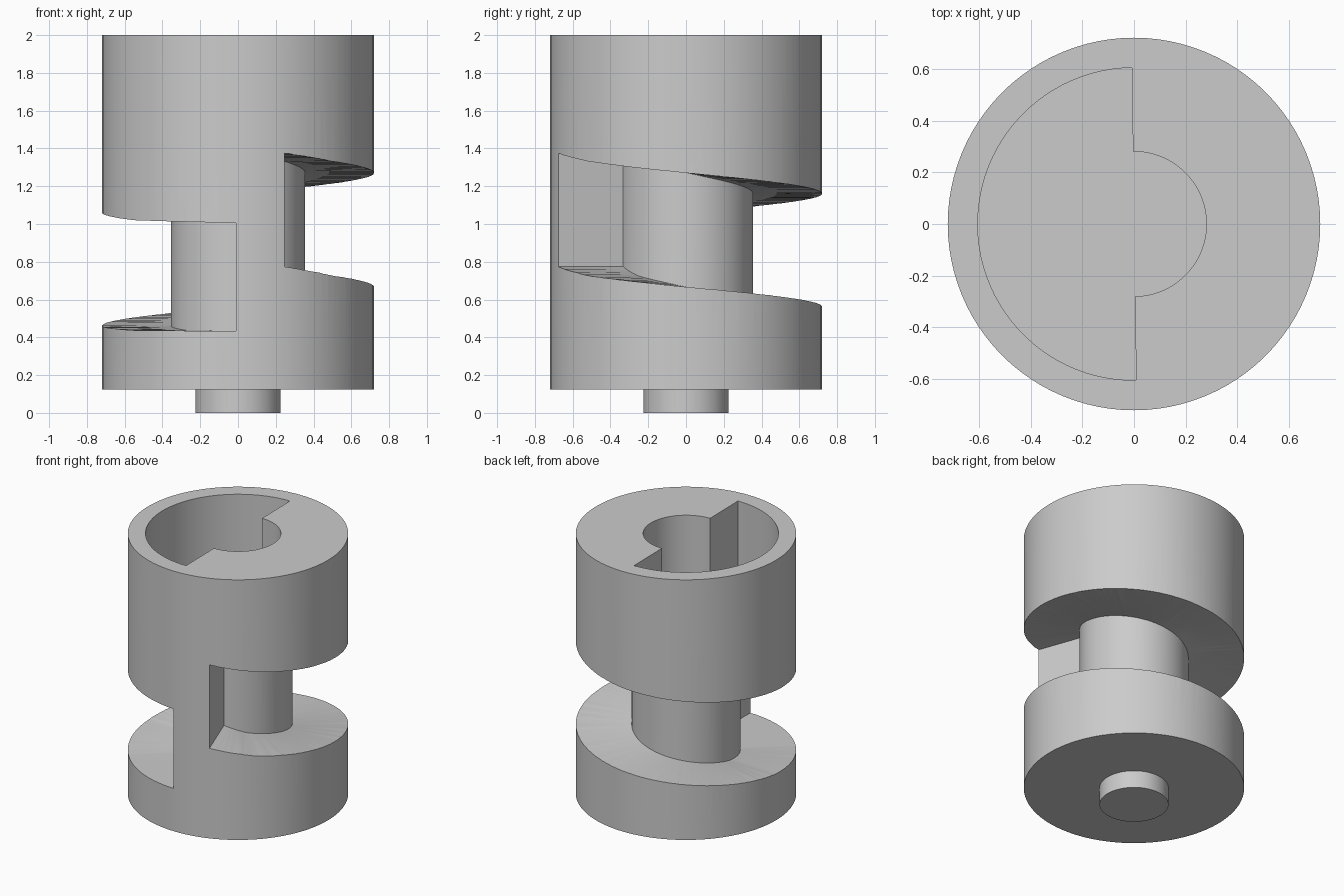
import bpy, bmesh, math

cube = bpy.data.objects.get("Cube")
if cube:
    bpy.data.objects.remove(cube)

SEG = 96
RADIUS, CORE = 0.72, 0.355
START, END = -70, 269.2   # groove sweep in degrees

grey = bpy.data.materials.new("plain grey")
grey.use_nodes = True
colour = (0.6, 0.6, 0.6, 1)
grey.diffuse_color = colour
grey.node_tree.nodes["Principled BSDF"].inputs["Base Color"].default_value = colour


def make_object(name, bm):
    bmesh.ops.recalc_face_normals(bm, faces=bm.faces)
    mesh = bpy.data.meshes.new(name)
    bm.to_mesh(mesh)
    bm.free()
    mesh.materials.append(grey)
    obj = bpy.data.objects.new(name, mesh)
    bpy.context.collection.objects.link(obj)
    return obj


def prism(name, outline, z0, z1):
    bm = bmesh.new()
    low = [bm.verts.new((x, y, z0)) for x, y in outline]
    high = [bm.verts.new((x, y, z1)) for x, y in outline]
    bm.faces.new(low)
    bm.faces.new(high)
    for i in range(len(low)):
        j = (i + 1) % len(low)
        bm.faces.new((low[i], low[j], high[j], high[i]))
    return make_object(name, bm)


def arc(radius, a0, a1, steps):
    angles = [math.radians(a0 + (a1 - a0) * i / steps) for i in range(steps + 1)]
    return [(radius * math.cos(a), radius * math.sin(a)) for a in angles]


def groove_height(a):
    # Floor and roof of the groove, falling and then levelling out
    keys = [(-70, .775, 1.375), (-45, .725, 1.33), (0, .667, 1.27), (90, .562, 1.16),
            (180, .46, 1.06), (220, .437, 1.02), (270, .433, 1.005)]
    for (a0, f0, r0), (a1, f1, r1) in zip(keys, keys[1:]):
        if a <= a1:
            t = (a - a0) / (a1 - a0)
            return f0 + (f1 - f0) * t, r0 + (r1 - r0) * t


def groove_cutter():
    bm = bmesh.new()
    rings = []
    for i in range(SEG + 1):
        a = START + (END - START) * i / SEG
        floor, roof = groove_height(a)
        c, s = math.cos(math.radians(a)), math.sin(math.radians(a))
        section = [(CORE, floor), (0.9, floor), (0.9, roof), (CORE, roof)]
        rings.append([bm.verts.new((r * c, r * s, z)) for r, z in section])
    for one, two in zip(rings, rings[1:]):
        for k in range(4):
            n = (k + 1) % 4
            bm.faces.new((one[k], one[n], two[n], two[k]))
    bm.faces.new(rings[0])
    bm.faces.new(rings[-1])
    bmesh.ops.triangulate(bm, faces=bm.faces)
    return make_object("groove_cutter", bm)


def cut(target, cutter):
    mod = target.modifiers.new("cut", 'BOOLEAN')
    mod.operation, mod.solver, mod.object = 'DIFFERENCE', 'EXACT', cutter
    cutter.hide_render = True
    bpy.context.view_layer.objects.active = target
    bpy.ops.object.modifier_apply(modifier=mod.name)
    bpy.data.objects.remove(cutter)


# Main drum with the spiral groove and the stepped socket in its top
drum = prism("grooved_drum", arc(RADIUS, 0, 360, SEG)[:-1], 0.125, 2)
cut(drum, groove_cutter())
socket = arc(0.28, -89.2, 90.8, 40) + arc(0.604, 90.8, 270.8, 48)
cut(drum, prism("socket_cutter", socket, 1.25, 2.2))

# Small pivot peg underneath
peg = prism("bottom_peg", arc(0.225, 0, 360, 64)[:-1], 0, 0.13)

# Smooth round walls, crisp edges
bpy.ops.object.select_all(action='DESELECT')
for obj in (drum, peg):
    obj.select_set(True)
bpy.context.view_layer.objects.active = drum
bpy.ops.object.shade_smooth_by_angle(angle=math.radians(30))
